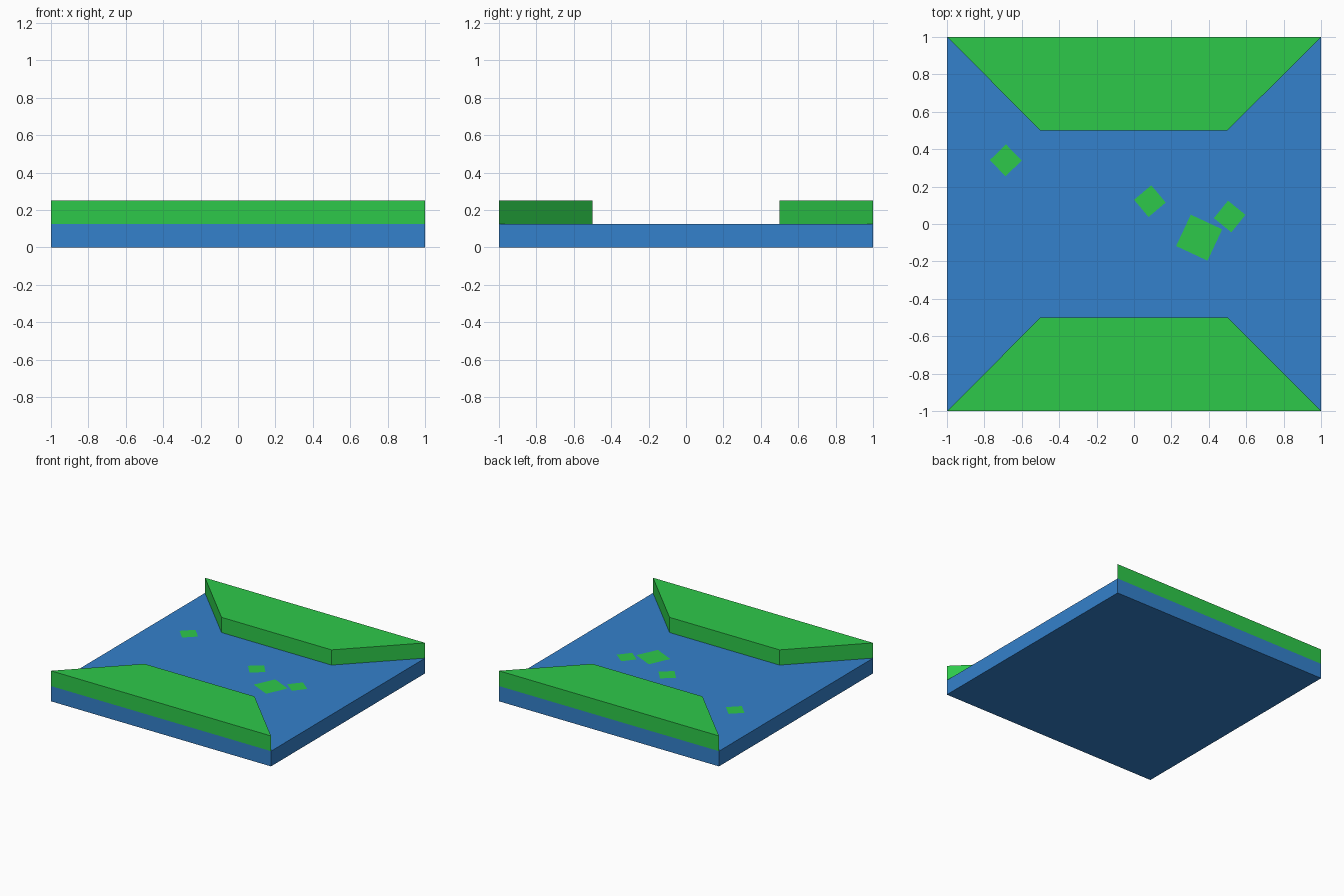
import bpy
import bmesh
import math
from mathutils import Matrix

if "Cube" in bpy.data.objects:
    bpy.data.objects.remove(bpy.data.objects["Cube"])


def material(name, rgb):
    m = bpy.data.materials.new(name)
    m.diffuse_color = (*rgb, 1)
    m.use_nodes = True
    m.node_tree.nodes["Principled BSDF"].inputs["Base Color"].default_value = m.diffuse_color
    return m


WATER = material("water blue", (0.034, 0.220, 0.604))
GRASS = material("grass green", (0.027, 0.584, 0.068))
WATER_TOP, BANK_TOP = 0.125, 0.25


def prism(name, outline, z0, z1, mat):
    """Extrude a counter-clockwise outline from z0 up to z1."""
    bm = bmesh.new()
    face = bm.faces.new([bm.verts.new((x, y, z0)) for x, y in outline])
    ext = bmesh.ops.extrude_face_region(bm, geom=[face], use_keep_orig=True)
    for v in ext["geom"]:
        if isinstance(v, bmesh.types.BMVert):
            v.co.z = z1
    bmesh.ops.recalc_face_normals(bm, faces=bm.faces)
    return finish(name, bm, mat)


def finish(name, bm, mat):
    mesh = bpy.data.meshes.new(name)
    bm.to_mesh(mesh)
    bm.free()
    mesh.materials.append(mat)
    obj = bpy.data.objects.new(name, mesh)
    bpy.context.collection.objects.link(obj)
    return obj


# Square slab of water
prism("water_slab", [(-1, -1), (1, -1), (1, 1), (-1, 1)], 0, WATER_TOP, WATER)

# Two raised banks, narrowing towards the middle
for name, s in (("front_bank", 1), ("back_bank", -1)):
    outline = [(-1 * s, -1 * s), (1 * s, -1 * s), (0.5 * s, -0.5 * s), (-0.5 * s, -0.5 * s)]
    prism(name, outline, WATER_TOP, BANK_TOP, GRASS)

# Flat square lily pads floating just above the water: x, y, side, angle
pads = [(-0.685, 0.34, 0.12, 44), (0.085, 0.122, 0.12, 40),
        (0.348, -0.073, 0.185, -25), (0.511, 0.04, 0.12, -39)]
for i, (x, y, side, angle) in enumerate(pads, 1):
    bm = bmesh.new()
    place = Matrix.Translation((x, y, WATER_TOP + 0.002)) @ Matrix.Rotation(math.radians(angle), 4, "Z")
    bmesh.ops.create_grid(bm, x_segments=1, y_segments=1, size=side / 2, matrix=place)
    finish(f"lily_pad_{i}", bm, GRASS)
